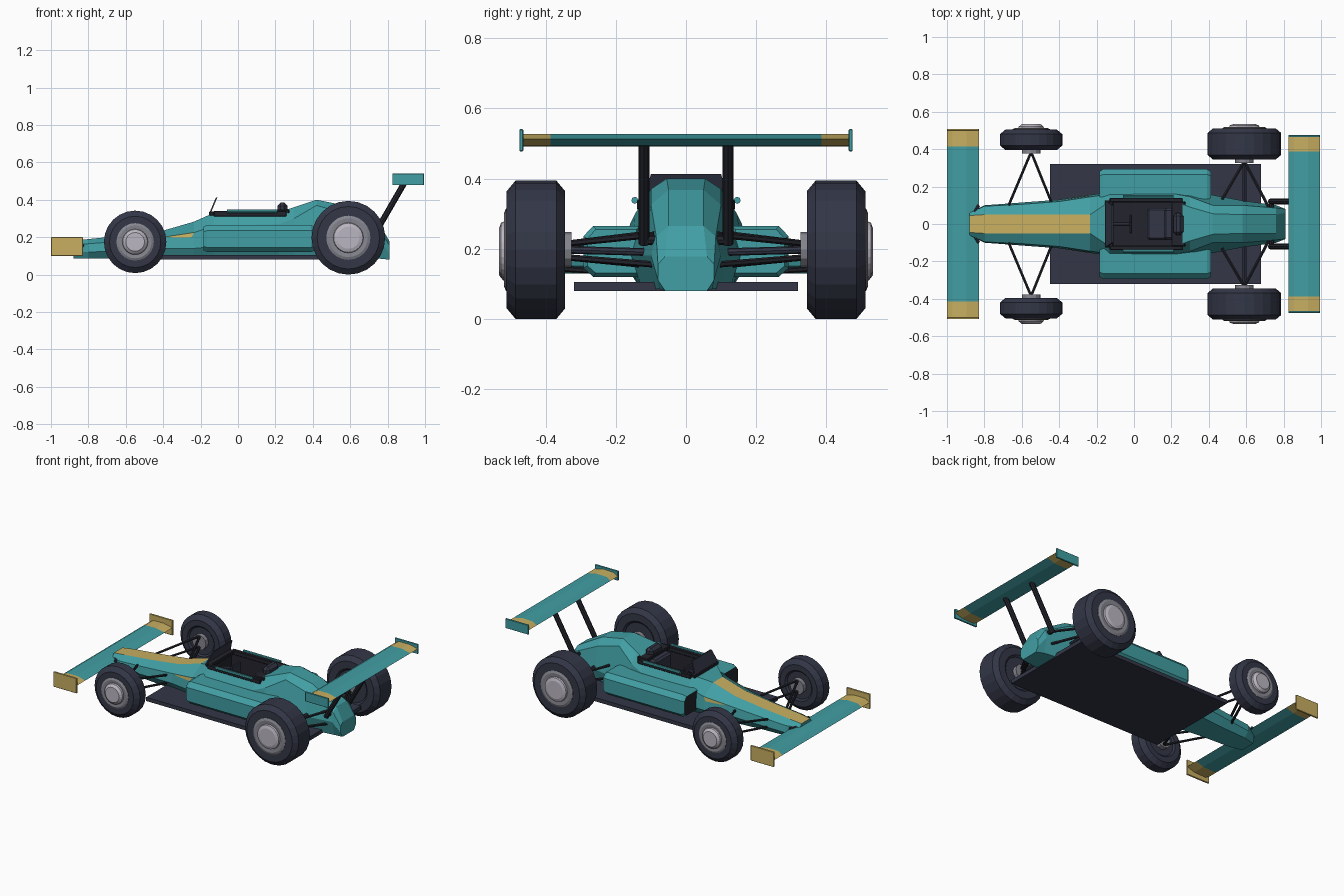
import bpy, bmesh, math
from mathutils import Vector, Matrix

if "Cube" in bpy.data.objects:
    bpy.data.objects.remove(bpy.data.objects["Cube"])


def material(name, rgb):
    m = bpy.data.materials.new(name)
    m.diffuse_color = (*rgb, 1)
    m.use_nodes = True
    m.node_tree.nodes["Principled BSDF"].inputs["Base Color"].default_value = m.diffuse_color
    return m


TEAL = material("teal paint", (0.053, 0.345, 0.37))
GOLD = material("gold paint", (0.58, 0.43, 0.12))
DARK = material("dark carbon", (0.033, 0.037, 0.062))
BLACK = material("cockpit black", (0.017, 0.018, 0.026))
GREY = material("rim grey", (0.24, 0.24, 0.28))
SILVER = material("hub silver", (0.5, 0.47, 0.54))


def finish(name, bm, mats):
    bmesh.ops.recalc_face_normals(bm, faces=bm.faces)
    me = bpy.data.meshes.new(name)
    bm.to_mesh(me)
    bm.free()
    for m in mats:
        me.materials.append(m)
    ob = bpy.data.objects.new(name, me)
    bpy.context.collection.objects.link(ob)
    return ob


def loft(rings, rule=lambda i, k: 0, closed=False):
    """Skin a list of rings; rule gives the material of segment i, side k."""
    bm = bmesh.new()
    vs = [[bm.verts.new(p) for p in r] for r in rings]
    n = len(vs[0])
    grid = {}
    for i in range(len(vs) - 1):
        for k in range(n):
            j = (k + 1) % n
            f = bm.faces.new((vs[i][k], vs[i][j], vs[i + 1][j], vs[i + 1][k]))
            f.material_index = rule(i, k)
            grid[i, k] = f
    for i, r in ((-1, vs[0]), (len(vs) - 1, vs[-1])):
        bm.faces.new(r).material_index = rule(i, -1)
    return bm, grid


def box(name, x, y, z, mat, bevel=0.0):
    bm = bmesh.new()
    bmesh.ops.create_cube(bm, size=1)
    for v in bm.verts:
        v.co = [(a + b) / 2 + c * (b - a) for (a, b), c in zip((x, y, z), v.co)]
    if bevel:
        bmesh.ops.bevel(bm, geom=bm.edges[:], offset=bevel, segments=1, affect='EDGES')
    return finish(name, bm, [mat])


def rod(name, a, b, r, mat, sides=8):
    a, b = Vector(a), Vector(b)
    d = b - a
    bm = bmesh.new()
    m = Matrix.Translation((a + b) / 2) @ d.to_track_quat('Z', 'Y').to_matrix().to_4x4()
    bmesh.ops.create_cone(bm, cap_ends=True, segments=sides, radius1=r, radius2=r,
                          depth=d.length, matrix=m)
    return finish(name, bm, [mat])


def lathe(name, profile, centre, side, mat, sides=24):
    """Turn (radius, outward offset) pairs around the y axis."""
    cx, cy, cz = centre
    rings = [[(cx + r * math.cos(2 * math.pi * k / sides), side * (cy + t),
               cz + r * math.sin(2 * math.pi * k / sides)) for k in range(sides)]
             for r, t in profile]
    return finish(name, loft(rings)[0], [mat])


# Body: x, then half-width/height of bottom, lower side, upper side and top
STATIONS = [
    (-0.88, .05, .085, .06, .12, .06, .16, .045, .18),
    (-0.80, .07, .085, .10, .12, .095, .165, .05, .19),
    (-0.60, .08, .085, .115, .13, .105, .18, .05, .21),
    (-0.40, .10, .085, .13, .14, .12, .20, .05, .235),
    (-0.235, .12, .085, .155, .14, .145, .225, .05, .283),
    (-0.13, .13, .085, .17, .15, .16, .26, .12, .33),
    (0.22, .13, .085, .17, .17, .16, .27, .12, .335),
    (0.30, .13, .085, .165, .18, .145, .30, .09, .36),
    (0.42, .125, .085, .155, .18, .10, .37, .055, .40),
    (0.58, .10, .085, .125, .18, .10, .325, .05, .368),
    (0.76, .075, .085, .10, .18, .085, .235, .05, .265),
    (0.81, .06, .08, .08, .11, .08, .155, .06, .178),
]
rings = []
for x, *p in STATIONS:
    half = [(x, p[i], p[i + 1]) for i in range(0, 8, 2)]
    rings.append(half + [(a, -b, c) for a, b, c in reversed(half)])
bm, grid = loft(rings, lambda i, k: 1 if k == 3 and 0 <= i < 4 else 0)
# sunken cockpit
hole = bmesh.ops.extrude_discrete_faces(bm, faces=[grid[5, 3]])["faces"][0]
for v in hole.verts:
    v.co.z -= 0.19
    for f in v.link_faces:
        f.material_index = 2
finish("body", bm, [TEAL, GOLD, BLACK])

# Gold flashes on the nose sides
for s in (1, -1):
    bm = bmesh.new()
    A, B = [Vector(q) for q in rings[3][1:3]], [Vector(q) for q in rings[4][1:3]]
    pts = []
    for u, t in ((0.1, 1), (1, 1), (0.92, .72), (0.35, .85)):
        q = A[0].lerp(A[1], t).lerp(B[0].lerp(B[1], t), u)
        pts.append(bm.verts.new((q.x, s * (q.y + 0.004), q.z)))
    bm.faces.new(pts)
    finish("nose_flash", bm, [GOLD])

# Floor
box("floor", (-0.45, 0.68), (-0.32, 0.32), (0.08, 0.105), DARK)

# Cockpit fittings
box("seat_base", (0.07, 0.22), (-0.085, 0.085), (0.14, 0.23), DARK, 0.01)
box("seat_back", (0.16, 0.225), (-0.085, 0.085), (0.14, 0.33), DARK, 0.012)
box("headrest", (0.21, 0.265), (-0.06, 0.06), (0.325, 0.385), DARK, 0.018)
box("cockpit_rear_rim", (0.2, 0.275), (-0.12, 0.12), (0.325, 0.347), BLACK, 0.004)
box("cockpit_front_rim", (-0.155, -0.11), (-0.125, 0.125), (0.315, 0.338), BLACK, 0.004)
rod("steering_column", (-0.12, 0, 0.27), (-0.02, 0, 0.29), 0.01, DARK)
box("steering_wheel", (-0.025, -0.01), (-0.05, 0.05), (0.25, 0.32), DARK, 0.005)
for s in (1, -1):
    box("cockpit_side_rim", (-0.13, 0.26), sorted((s * .115, s * .14)),
        (0.31, 0.34), BLACK, 0.004)
    rod("cockpit_rail", (-0.06, s * .146, .338), (0.21, s * .146, .338), 0.01, TEAL)

# Windscreen
wind = [[(-.155, -.125, .325), (-.155, .125, .325), (-.118, .1, .413), (-.118, -.1, .413)]]
wind.append([(x + .008, y, z) for x, y, z in wind[0]])
finish("windscreen", loft(wind)[0], [DARK])

# Sidepods with dark inlets
for s in (1, -1):
    sec = [(.13, .12), (.265, .12), (.293, .145), (.293, .235), (.265, .265), (.13, .265)]

    def pod_ring(x, k):
        return [(x, s * (.21 + (y - .21) * k), .193 + (z - .193) * k) for y, z in sec]
    bm, _ = loft([pod_ring(-.185, .86), pod_ring(-.165, 1), pod_ring(.39, 1),
                  pod_ring(.412, .86)], lambda i, k: 1 if i == -1 else 0)
    finish("sidepod", bm, [TEAL, BLACK])


# Wings with gold tips and end plates
def wing(name, cx, cz, span, tip, plate_z, plate_mat):
    foil = [(-.085, 0), (-.055, .018), (.02, .02), (.085, .006), (.03, -.012), (-.055, -.016)]
    rows = [[(cx + a, y, cz + b) for a, b in foil] for y in (-span, -tip, tip, span)]
    bm, _ = loft(rows, lambda i, k: 0 if i == 1 else 1)
    finish(name, bm, [TEAL, GOLD])
    for s in (1, -1):
        box(name + "_end_plate", (cx - .085, cx + .085),
            sorted((s * (span - .004), s * (span + .007))), plate_z, plate_mat, 0.002)


wing("front_wing", -0.915, 0.145, 0.502, 0.415, (0.1, 0.2), GOLD)
wing("rear_wing", 0.91, 0.507, 0.468, 0.387, (0.478, 0.541), TEAL)
for s in (1, -1):
    rod("rear_wing_strut", (0.73, s * .12, 0.215), (0.895, s * .12, 0.5), 0.016, BLACK)
    rod("strut_mount", (0.735, s * .05, 0.225), (0.735, s * .13, 0.225), 0.014, BLACK)
    rod("front_wing_bracket", (-0.86, s * .05, 0.16), (-0.83, s * .1, 0.155), 0.008, DARK)


# Wheels: tyre, rim, hub and inner hub
def wheel(name, x, y, r, w, rim, s):
    c, h = (x, y, r[1]), w / 2
    R = r[0]
    lathe(name + "_tyre", [(rim * .9, -h + .01), (rim, -h), (R - .03, -h), (R, -h + .025),
                           (R, h - .025), (R - .03, h), (rim, h), (rim * .97, h - .008)],
          c, s, DARK)
    lathe(name + "_rim", [(rim, h - .02), (rim, h + .002), (rim * .88, h + .008),
                          (rim * .68, h + .006)], c, s, GREY)
    lathe(name + "_hub", [(rim * .7, h), (rim * .66, h + .016), (rim * .5, .534 - y),
                          (rim * .2, .534 - y)], c, s, SILVER)
    lathe(name + "_inner_hub", [(.05, -h - .018), (.05, -h + .015)], c, s, GREY, 12)


for s in (1, -1):
    wheel("front_wheel", -0.55, 0.45, (0.167, 0.175), 0.11, 0.1, s)
    wheel("rear_wheel", 0.59, 0.428, (0.197, 0.197), 0.167, 0.118, s)
    # Wishbones, upper and lower
    for z_in, z_out in ((.175, .215), (.125, .145)):
        for x_in in (-0.67, -0.435):
            rod("front_wishbone", (x_in, s * .1, z_in), (-0.55, s * .385, z_out), .008, BLACK, 6)
    for z_in, z_out in ((.24, .215), (.155, .175)):
        for x_in, y_in in ((0.47, .13), (0.72, .09)):
            rod("rear_wishbone", (x_in, s * y_in, z_in), (0.59, s * .335, z_out), .009, BLACK, 6)
    rod("rear_driveshaft", (0.59, s * .1, .19), (0.59, s * .34, .197), .011, DARK)
